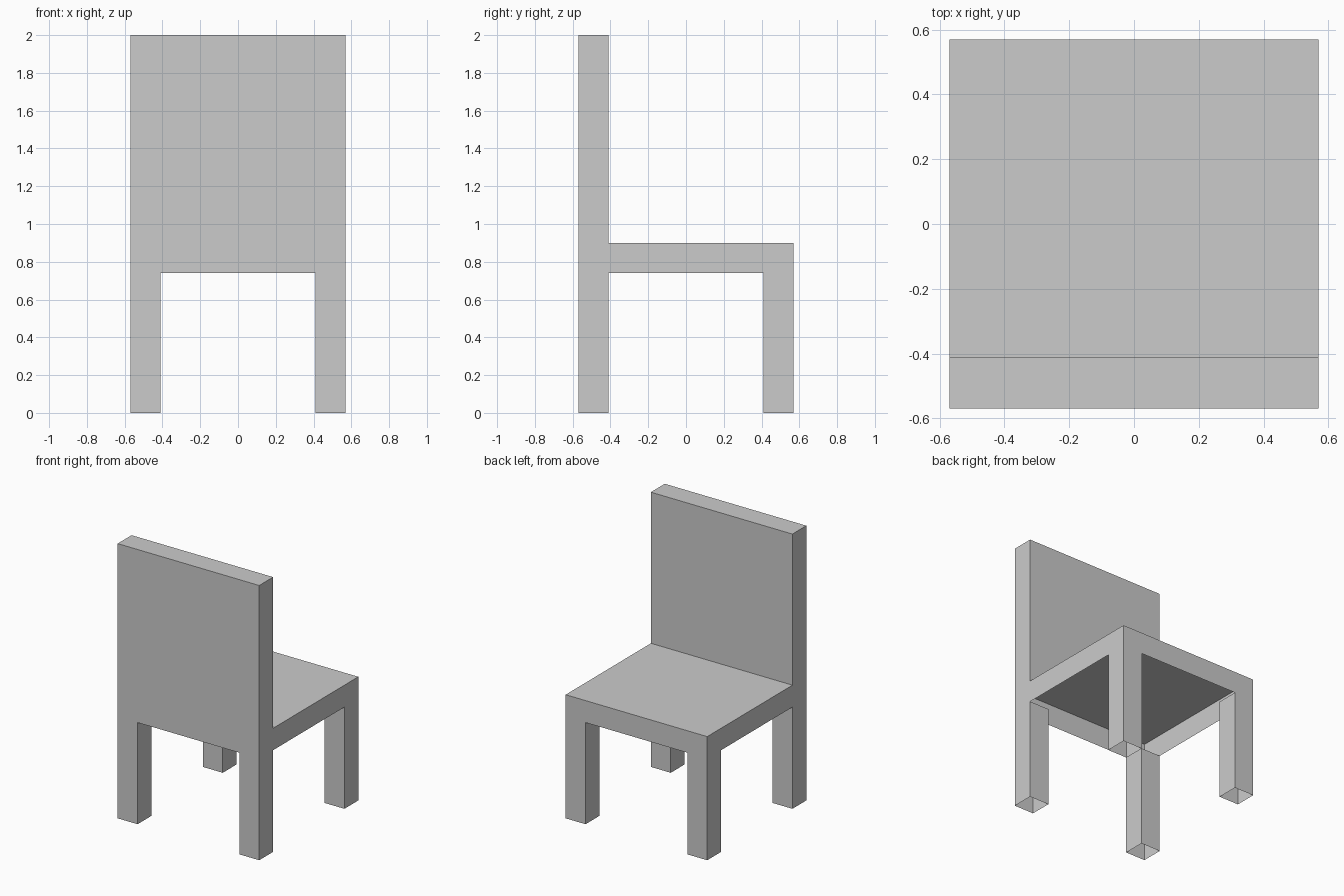
import bpy, bmesh
from mathutils import Vector

if "Cube" in bpy.data.objects:
    bpy.data.objects.remove(bpy.data.objects["Cube"])

HALF = 0.57      # half width and depth of the chair
LEG = 0.16       # leg and backrest thickness
SEAT_LOW, SEAT_TOP, TOP = 0.74, 0.90, 2.0


def shell_box(name, low, high, open_bottom=True, open_top=False):
    """Thin-walled box between two corners, with its bottom and/or top left open."""
    low, high = Vector(low), Vector(high)
    bm = bmesh.new()
    bmesh.ops.create_cube(bm, size=1)
    bm.normal_update()
    gone = [f for f in bm.faces
            if (open_bottom and f.normal.z < -0.5) or (open_top and f.normal.z > 0.5)]
    bmesh.ops.delete(bm, geom=gone, context='FACES_ONLY')
    bmesh.ops.scale(bm, vec=high - low, verts=bm.verts)
    bmesh.ops.translate(bm, vec=(low + high) / 2, verts=bm.verts)
    mesh = bpy.data.meshes.new(name)
    bm.to_mesh(mesh)
    bm.free()
    obj = bpy.data.objects.new(name, mesh)
    bpy.context.collection.objects.link(obj)
    return obj


# Seat: top sheet with a skirt, hollow underneath
shell_box("seat", (-HALF, -HALF, SEAT_LOW), (HALF, HALF, SEAT_TOP))

# Backrest: upright slab standing on the -y edge of the seat
shell_box("backrest", (-HALF, -HALF, SEAT_TOP), (HALF, -HALF + LEG, TOP))

# Legs: four square open tubes flush with the seat corners
centre = HALF - LEG / 2
for y_name, sy in (("front", -1), ("back", 1)):
    for x_name, sx in (("left", -1), ("right", 1)):
        x, y, r = sx * centre, sy * centre, LEG / 2
        shell_box(f"{y_name}_{x_name}_leg", (x - r, y - r, 0),
                  (x + r, y + r, SEAT_LOW), open_top=True)
